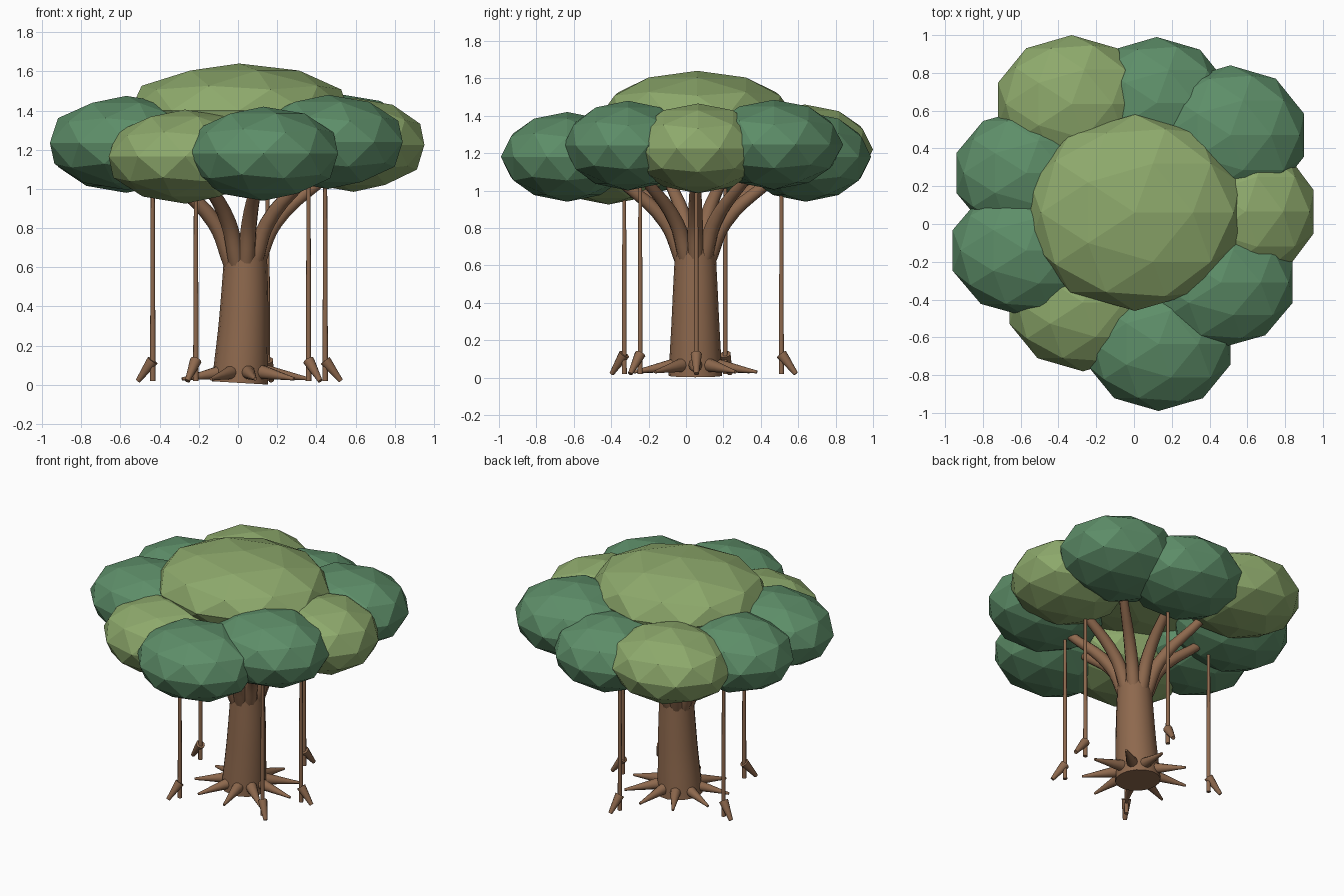
import bpy
from math import cos, sin, radians
from mathutils import Vector

if "Cube" in bpy.data.objects:
    bpy.data.objects.remove(bpy.data.objects["Cube"])


def material(name, rgb):
    mat = bpy.data.materials.new(name)
    mat.use_nodes = True
    mat.diffuse_color = (*rgb, 1)
    mat.node_tree.nodes["Principled BSDF"].inputs["Base Color"].default_value = (*rgb, 1)
    return mat


BARK = material("bark brown", (0.27, 0.14, 0.075))
LIGHT = material("light leaf green", (0.27, 0.40, 0.15))
DARK = material("dark leaf green", (0.11, 0.27, 0.14))
AXIS = Vector((0.03, 0.05, 0))


def outward(angle, reach, z):
    """Point at a distance from the trunk axis."""
    a = radians(angle)
    return AXIS + Vector((reach * cos(a), reach * sin(a), z))


def tube(name, points, radii, sides=3):
    """Smooth tapered limb along a path, closed at both ends."""
    curve = bpy.data.curves.new(name, "CURVE")
    curve.dimensions = "3D"
    curve.bevel_depth = 1
    curve.bevel_resolution = sides
    curve.resolution_u = 5
    curve.use_fill_caps = True
    spline = curve.splines.new("BEZIER")
    spline.bezier_points.add(len(points) - 1)
    for knot, co, r in zip(spline.bezier_points, points, radii):
        knot.co = co
        knot.radius = r
        knot.handle_left_type = knot.handle_right_type = "AUTO"
    obj = bpy.data.objects.new(name, curve)
    bpy.context.collection.objects.link(obj)
    bpy.ops.object.select_all(action="DESELECT")
    obj.select_set(True)
    bpy.context.view_layer.objects.active = obj
    bpy.ops.object.convert(target="MESH")
    obj = bpy.context.object
    obj.data.materials.clear()
    obj.data.materials.append(BARK)
    bpy.ops.object.shade_smooth_by_angle(angle=radians(40))
    return obj


def leaf_clump(name, centre, size, mat):
    """Flat-faced squashed ball of leaves."""
    bpy.ops.mesh.primitive_ico_sphere_add(subdivisions=2, radius=1, location=centre)
    obj = bpy.context.object
    obj.name = name
    obj.scale = size
    bpy.ops.object.transform_apply(location=False, rotation=False, scale=True)
    obj.data.materials.append(mat)


# Trunk
tube("trunk", [(0.01, 0.05, 0.01), (0.03, 0.05, 0.35), (0.04, 0.05, 0.72)],
     [0.143, 0.125, 0.107], sides=6)

# Branches and base roots fan out in nine directions
for i in range(9):
    a = i * 40
    tube(f"branch_{i + 1}",
         [outward(a, 0.065, 0.62), outward(a, 0.16, 0.83), outward(a, 0.43, 1.07)],
         [0.045, 0.04, 0.028])
    tube(f"base_root_{i + 1}",
         [outward(a, 0.09, 0.07), outward(a, 0.335, 0.03)], [0.04, 0.008])

# Hanging roots, each with a small outward toe
hanging = [(0.445, 0.055), (0.15, 0.51), (-0.435, 0.21), (-0.215, -0.33), (0.36, -0.245)]
for i, (x, y) in enumerate(hanging):
    foot = Vector((x, y, 0.02))
    out = (Vector((x, y, 0)) - AXIS).normalized()
    tube(f"hanging_root_{i + 1}", [foot, foot + Vector((0, 0, 1.08))], [0.014, 0.01])
    tube(f"root_toe_{i + 1}",
         [foot + Vector((0, 0, 0.105)), foot + out * 0.08], [0.03, 0.013])

# Crown and the ring of leaf clumps around it
leaf_clump("crown", (0.005, 0.06, 1.4), (0.584, 0.52, 0.24), LIGHT)
ring = [
    ("east", 0.59, 0.065, 1.225, 0.38, 0.37, LIGHT),
    ("north_east", 0.51, 0.47, 1.245, 0.41, 0.37, DARK),
    ("north", 0.12, 0.64, 1.18, 0.39, 0.35, DARK),
    ("north_west", -0.33, 0.635, 1.22, 0.41, 0.365, LIGHT),
    ("west", -0.57, 0.27, 1.22, 0.39, 0.34, DARK),
    ("west_south", -0.57, -0.14, 1.235, 0.41, 0.35, DARK),
    ("south_west", -0.27, -0.415, 1.165, 0.41, 0.365, LIGHT),
    ("south", 0.13, -0.635, 1.18, 0.40, 0.355, DARK),
    ("south_east", 0.46, -0.31, 1.24, 0.40, 0.345, DARK),
]
for name, x, y, z, rx, ry, mat in ring:
    leaf_clump(f"leaf_clump_{name}", (x, y, z), (rx, ry, 0.24), mat)
